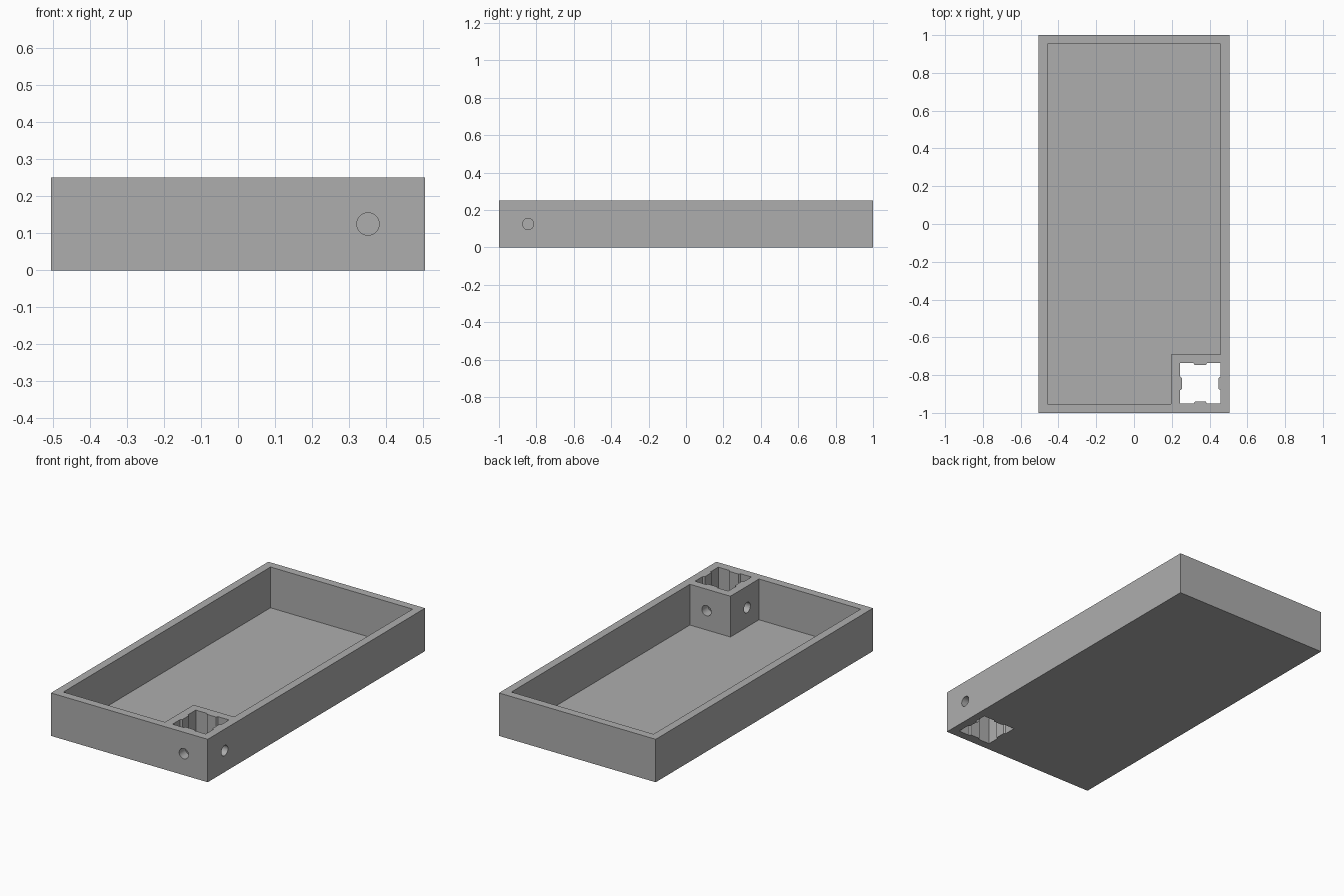
import bpy, math
from mathutils import Matrix, Vector

cube = bpy.data.objects.get("Cube")
if cube:
    bpy.data.objects.remove(cube, do_unlink=True)

HALF_X, HALF_Y, HEIGHT = 0.505, 1.0, 0.25
WALL, FLOOR = 0.047, 0.0125
SOCKET = Vector((0.351, -0.844))      # centre of the corner socket
S = 0.107                             # half width of the socket

grey = bpy.data.materials.new("plain grey")
grey.use_nodes = True
colour = (0.42, 0.42, 0.42, 1)
grey.diffuse_color = colour
grey.node_tree.nodes["Principled BSDF"].inputs["Base Color"].default_value = colour


def prism(name, outline, z0, z1):
    """Extrude a closed counter-clockwise outline from z0 to z1."""
    n = len(outline)
    verts = [(x, y, z) for z in (z0, z1) for x, y in outline]
    faces = [tuple(reversed(range(n))), tuple(range(n, 2 * n))]
    faces += [(i, (i + 1) % n, (i + 1) % n + n, i + n) for i in range(n)]
    mesh = bpy.data.meshes.new(name)
    mesh.from_pydata(verts, [], faces)
    mesh.materials.append(grey)
    obj = bpy.data.objects.new(name, mesh)
    bpy.context.collection.objects.link(obj)
    return obj


def cut(target, cutter):
    cutter.hide_render = True
    bpy.context.view_layer.objects.active = target
    mod = target.modifiers.new("cut", 'BOOLEAN')
    mod.operation, mod.solver, mod.object = 'DIFFERENCE', 'EXACT', cutter
    bpy.ops.object.modifier_apply(modifier=mod.name)
    bpy.data.objects.remove(cutter, do_unlink=True)


# Outer block
tray = prism("tray", [(-HALF_X, -HALF_Y), (HALF_X, -HALF_Y),
                      (HALF_X, HALF_Y), (-HALF_X, HALF_Y)], 0, HEIGHT)

# L-shaped cavity that leaves a post in the front corner
ix, iy = HALF_X - WALL, HALF_Y - WALL
px, py = SOCKET.x - S - WALL, SOCKET.y + S + WALL
cut(tray, prism("cavity", [(-ix, -iy), (px, -iy), (px, py), (ix, py),
                           (ix, iy), (-ix, iy)], FLOOR, HEIGHT + 0.1))

# Square socket through the post, with a shallow rib in the middle of each side
side = [(-S, -S), (-0.036, -S), (-0.029, -S + 0.01), (0.029, -S + 0.01), (0.036, -S)]
outline = []
for k in range(4):
    turn = Matrix.Rotation(k * math.pi / 2, 2)
    outline += [tuple(SOCKET + turn @ Vector(p)) for p in side]
cut(tray, prism("socket", outline, -0.1, HEIGHT + 0.1))

# Round cross holes through the post in both directions
for rotation in ((math.pi / 2, 0, 0), (0, math.pi / 2, 0)):
    bpy.ops.mesh.primitive_cylinder_add(vertices=48, radius=0.03, depth=0.5,
                                        location=(SOCKET.x, SOCKET.y, HEIGHT / 2),
                                        rotation=rotation)
    drill = bpy.context.object
    drill.data.materials.append(grey)
    cut(tray, drill)

# Soft shading in the round holes, crisp edges elsewhere
bpy.ops.object.select_all(action='DESELECT')
tray.select_set(True)
bpy.context.view_layer.objects.active = tray
bpy.ops.object.shade_smooth_by_angle(angle=math.radians(25))
